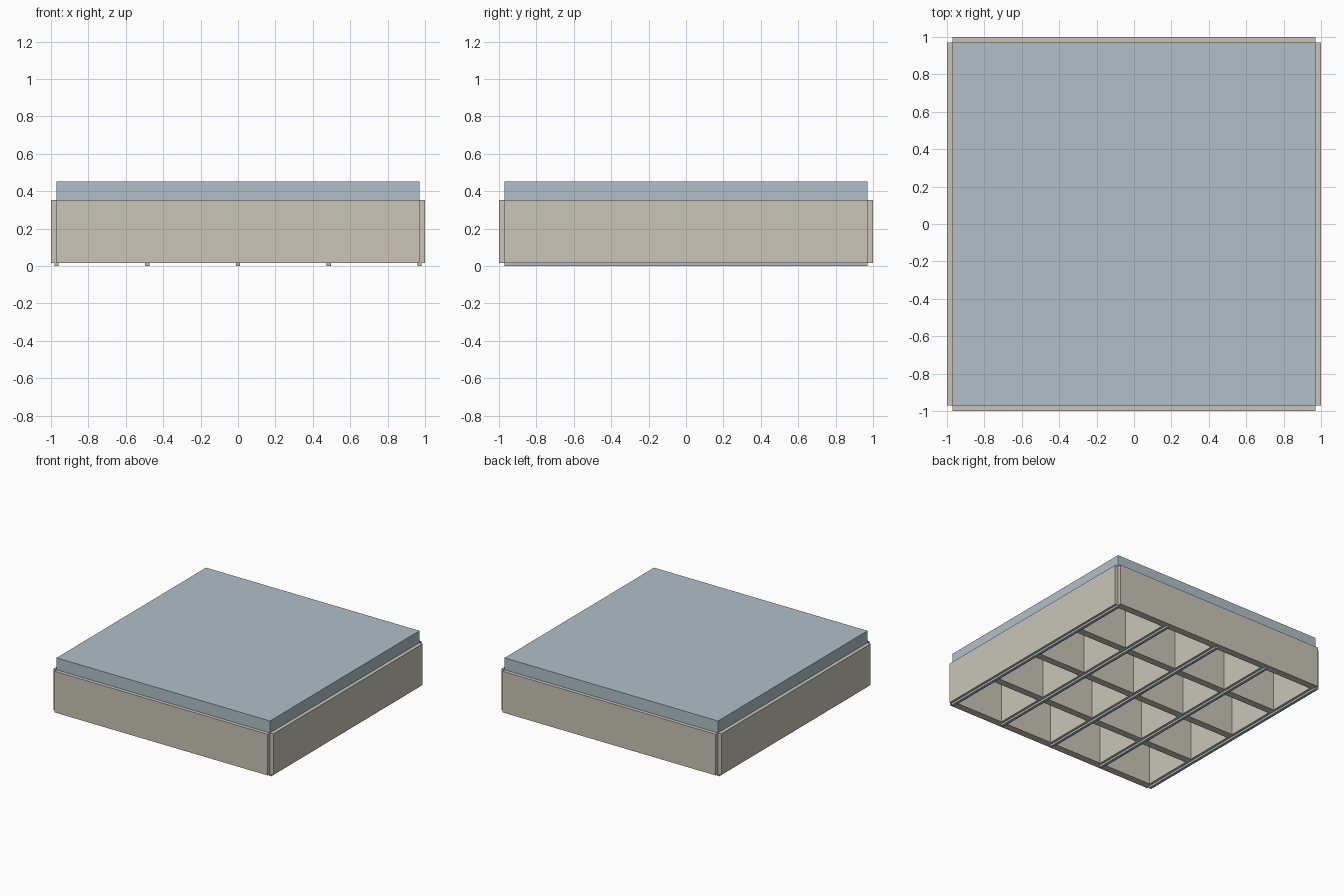
import bpy

if "Cube" in bpy.data.objects:
    bpy.data.objects.remove(bpy.data.objects["Cube"])

SPAN = 0.97      # half length of every rib, also the outer rib centreline
PITCH = SPAN / 2
RIB = 0.06       # rib thickness
Z_RIB, Z_SLAB, Z_TOP = 0.016, 0.354, 0.452


def material(name, rgb):
    mat = bpy.data.materials.new(name)
    mat.diffuse_color = (*rgb, 1)
    mat.use_nodes = True
    mat.node_tree.nodes["Principled BSDF"].inputs["Base Color"].default_value = mat.diffuse_color
    return mat


beige = material("warm beige", (0.585, 0.56, 0.485))
blue = material("pale blue grey", (0.44, 0.53, 0.58))


def box(name, x, y, z0, z1, sx, sy, mat):
    bpy.ops.mesh.primitive_cube_add(size=1, location=(x, y, (z0 + z1) / 2))
    ob = bpy.context.object
    ob.name = name
    ob.scale = (sx, sy, z1 - z0)
    bpy.ops.object.transform_apply(location=False, rotation=False, scale=True)
    ob.data.materials.append(mat)
    return ob


# Top slab resting on the rib lattice
box("top_slab", 0, 0, Z_SLAB, Z_TOP, 2 * SPAN, 2 * SPAN, blue)

for i in range(-2, 3):
    p = i * PITCH
    # Upright ribs in both directions; the outermost ones form the side walls
    box("rib_lengthwise", p, 0, Z_RIB, Z_SLAB, RIB, 2 * SPAN, beige)
    box("rib_crosswise", 0, p, Z_RIB, Z_SLAB, 2 * SPAN, RIB, beige)
    # Narrow runner strip under each lengthwise rib
    box("bottom_runner", p, 0, 0, Z_RIB, 0.022, 2 * SPAN, blue)
